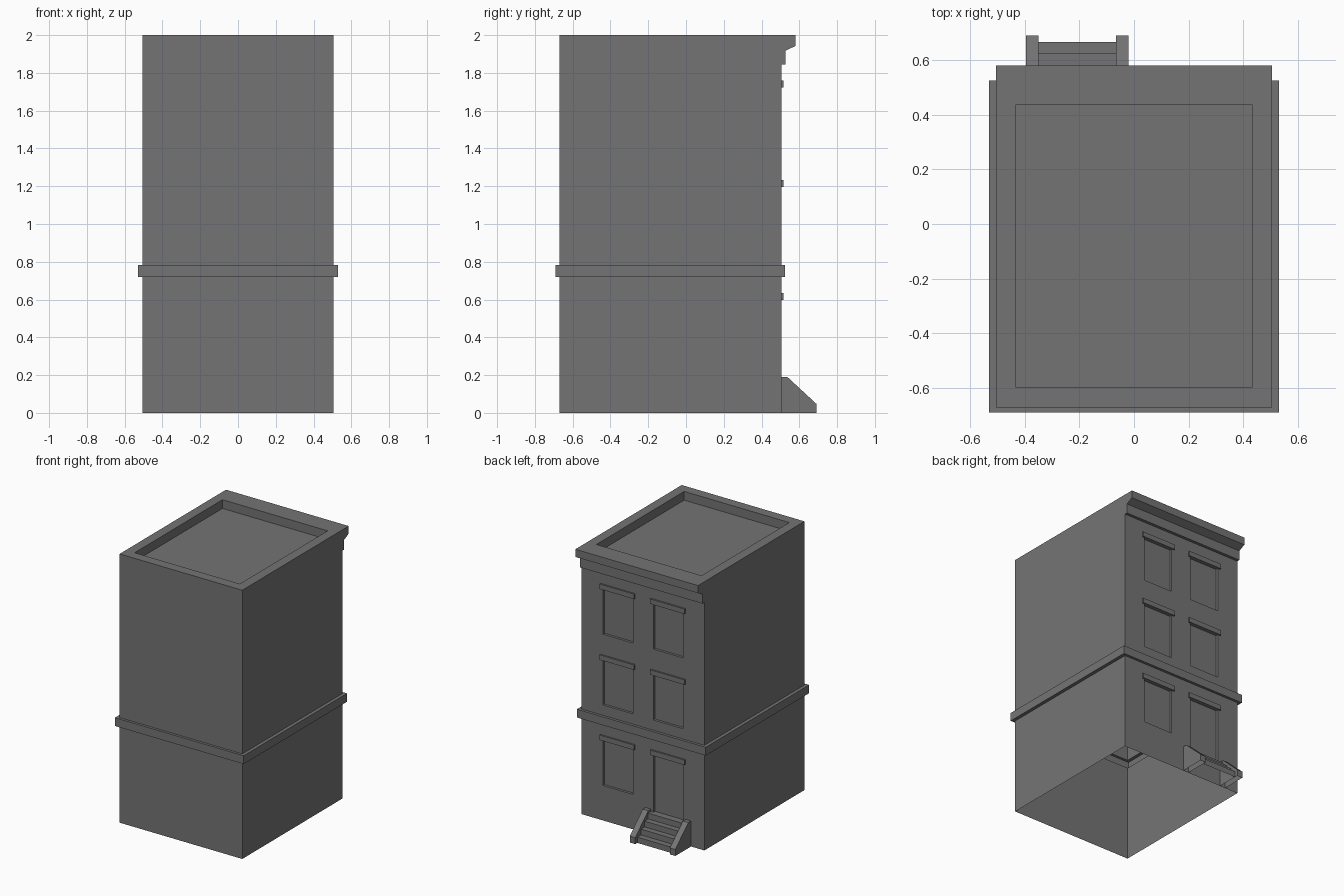
import bpy, bmesh

if "Cube" in bpy.data.objects:
    bpy.data.objects.remove(bpy.data.objects["Cube"])

W, YF, YB = 0.505, -0.671, 0.505      # half width, front and back wall planes
CX, HW = 0.2075, 0.123                # opening centre and half width
DEPTH = 0.018

grey = bpy.data.materials.new("dark_grey")
grey.diffuse_color = (0.175, 0.175, 0.175, 1)
grey.use_nodes = True
grey.node_tree.nodes["Principled BSDF"].inputs["Base Color"].default_value = grey.diffuse_color


def finish(bm, name, normals=True):
    bmesh.ops.remove_doubles(bm, verts=bm.verts, dist=1e-5)
    bmesh.ops.dissolve_degenerate(bm, edges=bm.edges, dist=1e-5)
    if normals:
        bmesh.ops.recalc_face_normals(bm, faces=bm.faces)
    me = bpy.data.meshes.new(name)
    bm.to_mesh(me)
    bm.free()
    me.materials.append(grey)
    ob = bpy.data.objects.new(name, me)
    bpy.context.collection.objects.link(ob)
    return ob


def face(bm, pts):
    return bm.faces.new([bm.verts.new(p) for p in pts])


def box(name, x0, x1, y0, y1, z0, z1):
    bm = bmesh.new()
    bmesh.ops.create_cube(bm, size=1)
    for v in bm.verts:
        v.co = (x1 if v.co.x > 0 else x0, y1 if v.co.y > 0 else y0, z1 if v.co.z > 0 else z0)
    return finish(bm, name)


def ring(z, w, y0, y1):
    return [(w, y1, z), (-w, y1, z), (-w, y0, z), (w, y0, z)]


def pierced_wall(bm, z0, z1, openings):
    """Back wall between two heights with recessed panels (xa, xb, za, zb)."""
    xs = sorted({-W, W} | {x for o in openings for x in o[:2]})
    zs = sorted({z0, z1} | {z for o in openings for z in o[2:]})
    for xa, xb in zip(xs, xs[1:]):
        for za, zb in zip(zs, zs[1:]):
            mx, mz = (xa + xb) / 2, (za + zb) / 2
            y = YB
            if any(o[0] < mx < o[1] and o[2] < mz < o[3] for o in openings):
                y -= DEPTH
            face(bm, [(xb, y, za), (xa, y, za), (xa, y, zb), (xb, y, zb)])
    for xa, xb, za, zb in openings:
        c = [(xa, za), (xb, za), (xb, zb), (xa, zb)]
        for (ax, az), (bx, bz) in zip(c, c[1:] + c[:1]):
            face(bm, [(ax, YB, az), (bx, YB, bz), (bx, YB - DEPTH, bz), (ax, YB - DEPTH, az)])


# Building shell: open base, belt course, cornice, sunken roof
band, wall, roof = (0.53, -0.69, 0.525), (W, YF, YB), (0.433, -0.597, 0.436)
rings = [ring(0, *wall), ring(0.72, *wall), ring(0.72, *band), ring(0.782, *band),
         ring(0.782, *wall), ring(1.845, *wall), ring(1.845, W, YF, 0.527),
         ring(1.917, W, YF, 0.527), ring(1.943, W, YF, 0.58), ring(2, W, YF, 0.58),
         ring(2, *roof), ring(1.935, *roof)]
bm = bmesh.new()
for i, (a, b) in enumerate(zip(rings, rings[1:])):
    for k in range(4):
        if k == 0 and i in (0, 4):
            continue                   # pierced back walls go here
        n = (k + 1) % 4
        face(bm, [a[k], a[n], b[n], b[k]])
face(bm, rings[-1])

# Windows and door
tops = (0.598, 1.195, 1.722)


def opening(side, z0, z1):
    return (side * CX - HW, side * CX + HW, z0, z1)


pierced_wall(bm, 0, 0.72, [opening(1, 0.26, tops[0]), opening(-1, 0.172, tops[0])])
pierced_wall(bm, 0.782, 1.845, [opening(s, t - 0.336, t) for s in (-1, 1) for t in tops[1:]])
finish(bm, "building_shell")

# Lintels
for s in (-1, 1):
    for t in tops:
        box("lintel", s * CX - 0.142, s * CX + 0.142, YB, 0.517, t, t + 0.037)

# Stoop side walls, open underneath
side = [(YB, 0), (YB, 0.19), (0.537, 0.19), (0.69, 0.048), (0.69, 0)]
for x0 in (-0.395, -0.065):
    bm = bmesh.new()
    x1 = x0 + 0.045
    for x in (x0, x1):
        face(bm, [(x, y, z) for y, z in side])
    for (ya, za), (yb, zb) in zip(side, side[1:]):
        face(bm, [(x0, ya, za), (x1, ya, za), (x1, yb, zb), (x0, yb, zb)])
    finish(bm, "stoop_side")

# Stoop steps
steps = [(0.666, 0)]
for i in range(4):
    y, z = 0.666 - 0.043 * i, 0.043 * (i + 1)
    steps += [(y, z), (y - 0.043 if i < 3 else YB, z)]
bm = bmesh.new()
for (ya, za), (yb, zb) in zip(steps, steps[1:]):
    face(bm, [(-0.065, ya, za), (-0.35, ya, za), (-0.35, yb, zb), (-0.065, yb, zb)])
finish(bm, "stoop_steps", normals=False)
